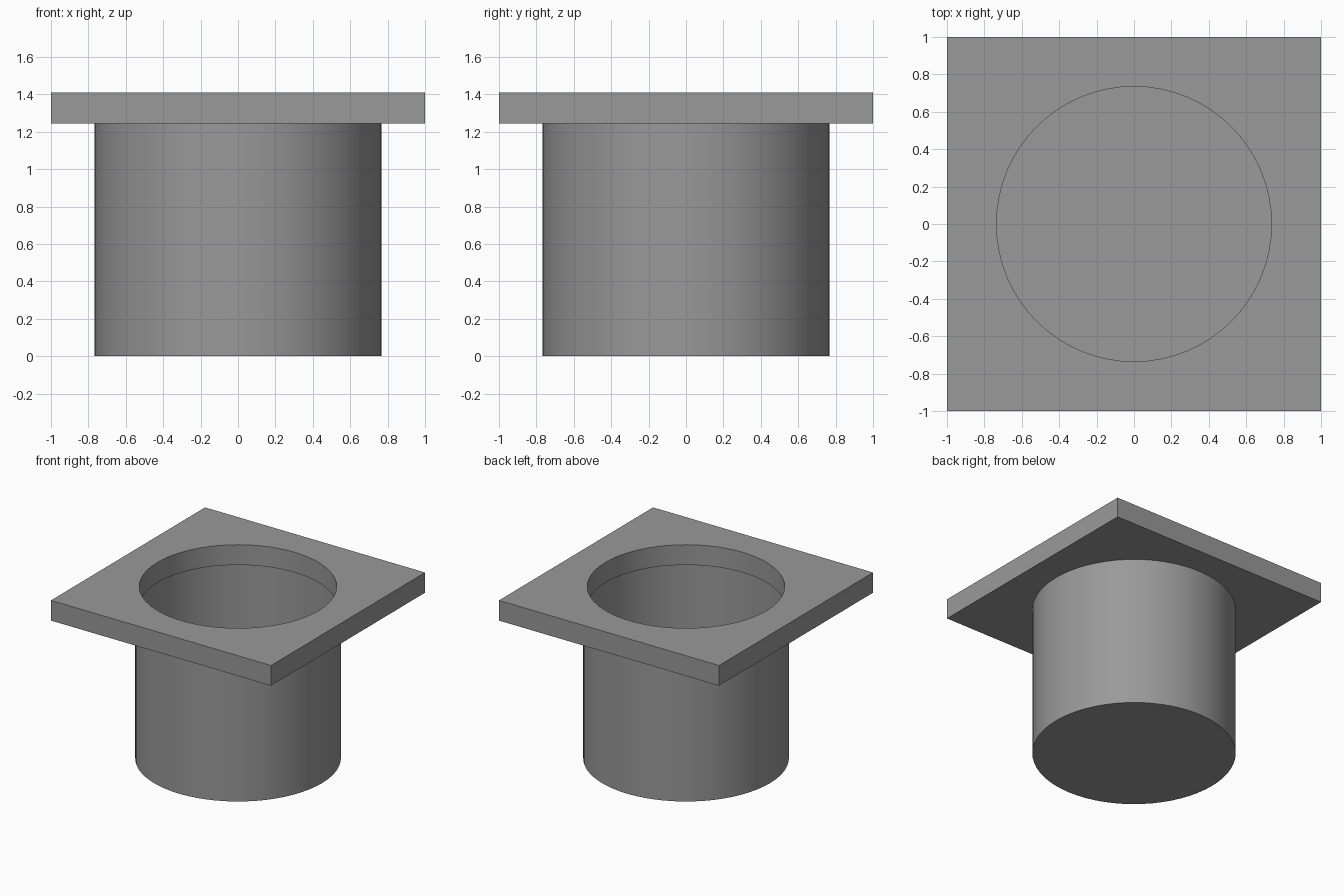
import bpy, bmesh, math

if "Cube" in bpy.data.objects:
    bpy.data.objects.remove(bpy.data.objects["Cube"])

N = 64            # sides of the round parts
R_CUP, R_HOLE = 0.766, 0.735
Z_PLATE, Z_TOP = 1.244, 1.41

grey = bpy.data.materials.new("dark_grey")
grey.diffuse_color = (0.32, 0.32, 0.32, 1)
grey.use_nodes = True
grey.node_tree.nodes["Principled BSDF"].inputs["Base Color"].default_value = grey.diffuse_color


def finish(bm, name):
    bmesh.ops.recalc_face_normals(bm, faces=bm.faces)
    mesh = bpy.data.meshes.new(name)
    bm.to_mesh(mesh)
    bm.free()
    mesh.materials.append(grey)
    obj = bpy.data.objects.new(name, mesh)
    bpy.context.collection.objects.link(obj)
    bpy.ops.object.select_all(action='DESELECT')
    obj.select_set(True)
    bpy.context.view_layer.objects.active = obj
    bpy.ops.object.shade_smooth_by_angle(angle=math.radians(30))
    return obj


def ring(bm, r, z):
    return [bm.verts.new((r * math.cos(2 * math.pi * i / N),
                          r * math.sin(2 * math.pi * i / N), z)) for i in range(N)]


def square_ring(bm, z):
    # circle points pushed out to the unit square, corners included
    verts = []
    for i in range(N):
        c, s = math.cos(2 * math.pi * i / N), math.sin(2 * math.pi * i / N)
        k = max(abs(c), abs(s))
        verts.append(bm.verts.new((c / k, s / k, z)))
    return verts


def bridge(bm, a, b):
    for i in range(N):
        j = (i + 1) % N
        bm.faces.new((a[i], a[j], b[j], b[i]))


# Square flange with a round hole, overhanging the cup wall slightly
bm = bmesh.new()
loops = [square_ring(bm, Z_PLATE), square_ring(bm, Z_TOP),
         ring(bm, R_HOLE, Z_TOP), ring(bm, R_HOLE, Z_PLATE)]
for k in range(4):
    bridge(bm, loops[k], loops[(k + 1) % 4])
finish(bm, "square_flange")

# Thin round cup: wall and closed bottom, open at the top
bm = bmesh.new()
bottom, top = ring(bm, R_CUP, 0), ring(bm, R_CUP, Z_PLATE)
bridge(bm, bottom, top)
bm.faces.new(bottom[::-1])
finish(bm, "round_cup")
